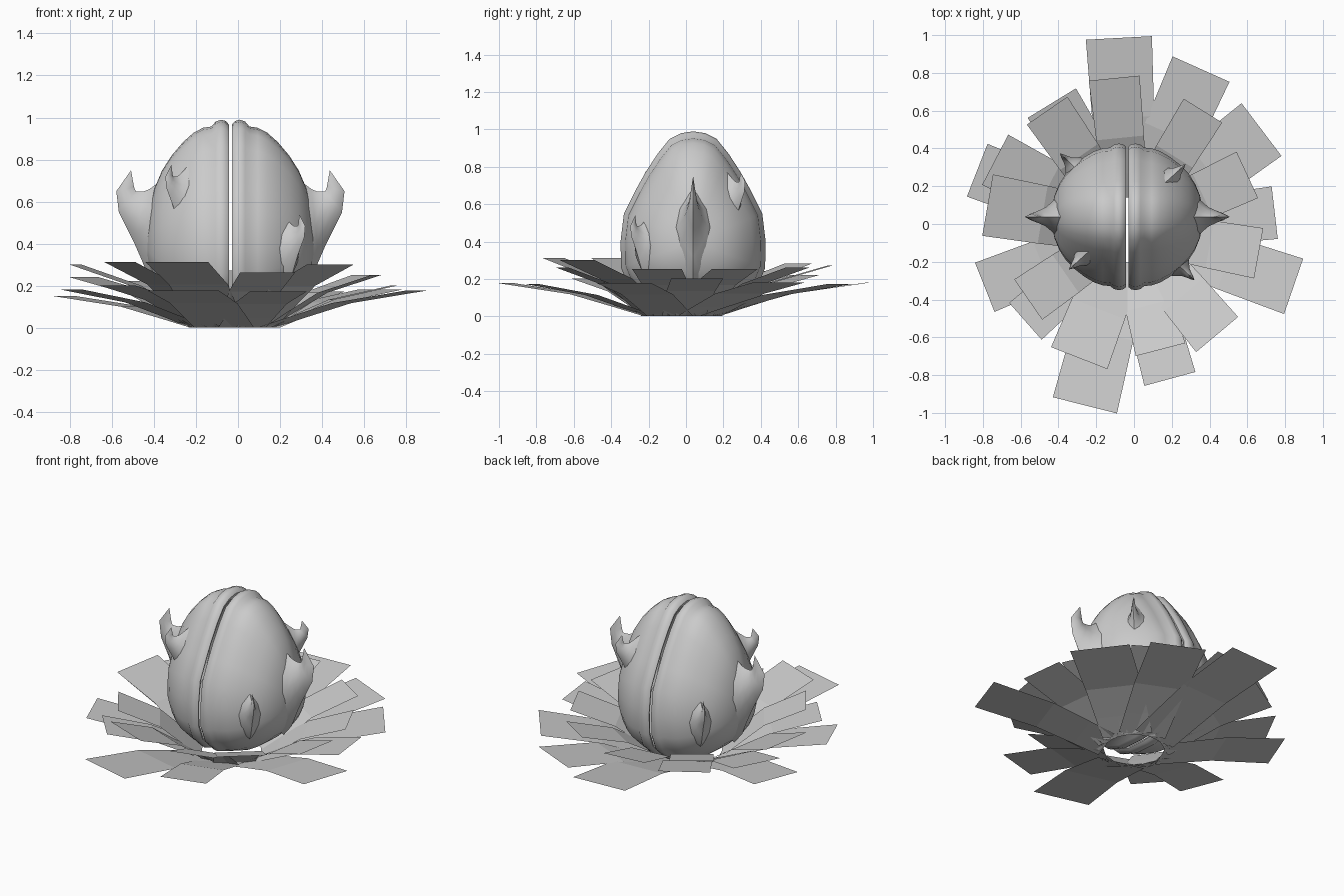
import bpy, math
from mathutils import Vector

if "Cube" in bpy.data.objects:
    bpy.data.objects.remove(bpy.data.objects["Cube"])

CX, CY, ZC = -0.036, 0.038, 0.40   # pod centre


def make(name, verts, faces, smooth=True):
    me = bpy.data.meshes.new(name)
    me.from_pydata(verts, [], faces)
    me.validate()
    ob = bpy.data.objects.new(name, me)
    bpy.context.collection.objects.link(ob)
    bpy.context.view_layer.objects.active = ob
    ob.select_set(True)
    if smooth:
        bpy.ops.object.mode_set(mode='EDIT')
        bpy.ops.mesh.select_all(action='SELECT')
        bpy.ops.mesh.normals_make_consistent(inside=False)
        bpy.ops.object.mode_set(mode='OBJECT')
        bpy.ops.object.shade_smooth_by_angle(angle=math.radians(50))
    ob.select_set(False)
    return ob


def bridge(rows, n, closed):
    faces = []
    for r in range(rows - 1):
        for i in range(n if closed else n - 1):
            j = (i + 1) % n
            faces.append((r*n + i, r*n + j, (r+1)*n + j, (r+1)*n + i))
    return faces


# Pod halves: closed side outline, scaled along x, with a rolled lip at the split
half = [(0, .99), (.065, .98), (.125, .95), (.19, .87), (.255, .77), (.305, .68),
        (.37, .55), (.388, .4), (.385, .26), (.345, .16), (.26, .08), (.14, .035), (0, .025)]
outline = half + [(-y, z) for y, z in half[-2:0:-1]]
columns = [(.035, .91), (.011, .93), (.007, .96), (.022, .99), (.045, 1), (.07, .985),
           (.09, .945), (.13, .935), (.175, .895), (.225, .82), (.28, .71),
           (.325, .59), (.36, .45), (.385, .29), (.398, .13)]
for s, name in ((-1, "pod_half_left"), (1, "pod_half_right")):
    verts = [(CX + s*x, CY + y*k, ZC + (z - ZC)*k) for x, k in columns for y, z in outline]
    n = len(outline)
    faces = bridge(len(columns), n, True)
    verts.append((CX + s*.402, CY, ZC))
    last = (len(columns) - 1)*n
    faces += [(last + i, last + (i + 1) % n, len(verts) - 1) for i in range(n)]
    make(name, verts, faces)

# Thorns: hooked tube; each section = lower point, upper point, half thickness
sections = [((.33, .16), (.27, .75), .16), ((.385, .23), (.345, .69), .11),
            ((.42, .32), (.385, .66), .075),
            ((.455, .40), (.41, .65), .05), ((.495, .48), (.435, .648), .035),
            ((.53, .55), (.45, .65), .024), ((.542, .65), (.458, .67), .014)]
TIP = (.472, .75)
SIDES = 12


def thorn(name, angle, reach, top, scale):
    d = Vector((math.cos(angle), math.sin(angle), 0))
    t = Vector((-d.y, d.x, 0))

    def place(u, w, z):
        return (Vector((CX, CY, 0)) + d*(reach + (u - .54)*scale) + t*w*scale
                + Vector((0, 0, top + (z - .75)*scale)))
    verts = []
    for a, b, w in sections:
        for i in range(SIDES):
            q = 2*math.pi*i/SIDES
            m = .5 + .5*math.cos(q)
            verts.append(place(a[0] + (b[0] - a[0])*m, w*math.sin(q)*abs(math.sin(q)),
                               a[1] + (b[1] - a[1])*m))
    verts.append(place(TIP[0], 0, TIP[1]))
    faces = bridge(len(sections), SIDES, True)
    last = (len(sections) - 1)*SIDES
    faces += [(last + i, last + (i + 1) % SIDES, len(verts) - 1) for i in range(SIDES)]
    make(name, verts, faces)


for turn, side in ((0, "right"), (math.pi, "left")):
    thorn("large_thorn_" + side, turn, .54, .75, 1)
    thorn("low_thorn_" + side, turn + math.atan2(-.335, .355), .488, .54, .55)
    thorn("high_thorn_" + side, turn + math.atan2(.275, .305), .415, .775, .55)

# Leaves: bent strips from the base ring; tip x, tip y, tip height, tip width
leaves = [(-.08, .985, .18, .35), (.355, .82, .17, .33), (.675, .50, .18, .35),
          (.745, .06, .20, .28), (.845, -.33, .175, .31), (.19, -.82, .17, .28),
          (-.26, -.96, .175, .35), (-.575, -.515, .20, .26), (-.79, -.335, .18, .28),
          (-.83, .285, .15, .30), (-.435, .64, .22, .30),
          (-.105, .772, .27, .27), (.365, .60, .26, .24), (.60, .26, .25, .27),
          (.66, -.155, .25, .27), (.44, -.585, .30, .29), (.14, -.665, .26, .27),
          (-.29, -.71, .31, .32), (-.56, -.40, .31, .26), (-.775, .10, .30, .33),
          (-.735, .34, .24, .30), (-.46, .60, .28, .26)]
ORIGIN = Vector((-.025, -.03, 0))
for k, (x, y, z, w) in enumerate(leaves):
    tip = Vector((x, y, 0)) - ORIGIN
    length = tip.length
    d = tip.normalized()
    t = Vector((-d.y, d.x, 0))
    verts = []
    # distance fraction, height fraction, width fraction
    for f, h, g in ((0, 0, .84), (.2, .27, .88), (.5, .66, .94), (1, 1, 1)):
        c = ORIGIN + d*(.17 + (length - .17)*f) + Vector((0, 0, z*h + .003))
        verts += [c + t*w*g/2, c - t*w*g/2]
    make("leaf_%02d" % (k + 1), verts, bridge(4, 2, False), smooth=False)
